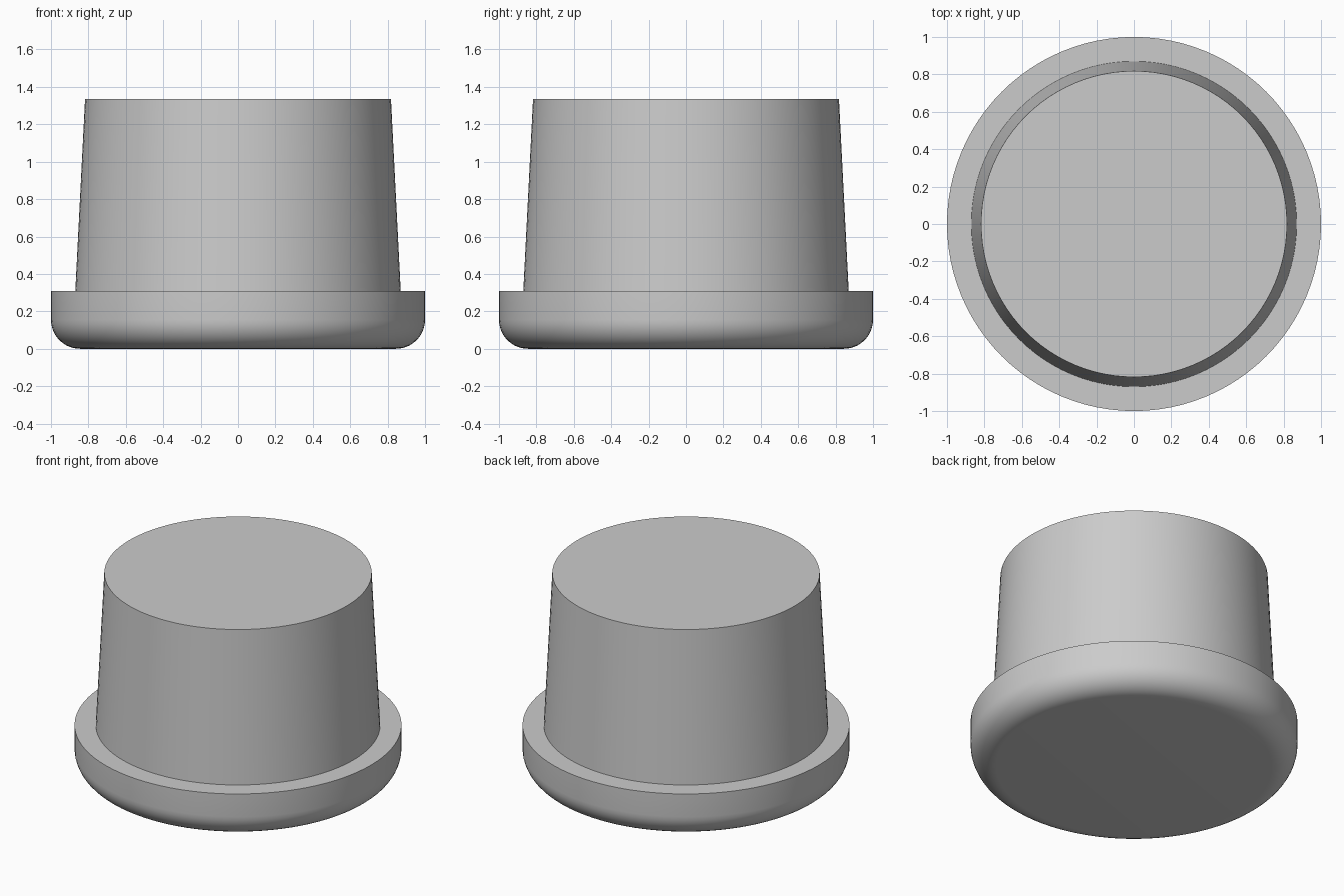
import bpy, bmesh, math

if "Cube" in bpy.data.objects:
    bpy.data.objects.remove(bpy.data.objects["Cube"])

SEGMENTS = 96

grey = bpy.data.materials.new("light_grey")
grey.diffuse_color = (0.60, 0.60, 0.60, 1)
grey.use_nodes = True
grey.node_tree.nodes["Principled BSDF"].inputs["Base Color"].default_value = grey.diffuse_color


def lathe(name, profile, cap_start=False, cap_end=False):
    """Revolve (radius, height) points, listed bottom to top, around z."""
    bm = bmesh.new()
    rings = []
    for r, z in profile:
        rings.append([bm.verts.new((r * math.cos(a), r * math.sin(a), z))
                      for a in (2 * math.pi * i / SEGMENTS for i in range(SEGMENTS))])
    for low, high in zip(rings, rings[1:]):
        for i in range(SEGMENTS):
            j = (i + 1) % SEGMENTS
            bm.faces.new((low[i], low[j], high[j], high[i]))
    if cap_start:
        bm.faces.new(rings[0][::-1])
    if cap_end:
        bm.faces.new(rings[-1])
    mesh = bpy.data.meshes.new(name)
    bm.to_mesh(mesh)
    bm.free()
    mesh.materials.append(grey)
    obj = bpy.data.objects.new(name, mesh)
    bpy.context.collection.objects.link(obj)
    bpy.ops.object.select_all(action='DESELECT')
    obj.select_set(True)
    bpy.context.view_layer.objects.active = obj
    bpy.ops.object.shade_smooth_by_angle(angle=math.radians(30))
    return obj


# Flanged head: flat bottom, rounded lower edge, straight rim, ledge on top
FILLET = 0.155
STEPS = 10
rounded = [(1 - FILLET + FILLET * math.sin(a), FILLET - FILLET * math.cos(a))
           for a in (math.pi / 2 * i / STEPS for i in range(STEPS + 1))]
lathe("flanged_head", rounded + [(1.0, 0.31), (0.87, 0.31)], cap_start=True)

# Tapered plug: stands on the ledge, closed at the top
lathe("tapered_plug", [(0.87, 0.31), (0.818, 1.335)], cap_end=True)
